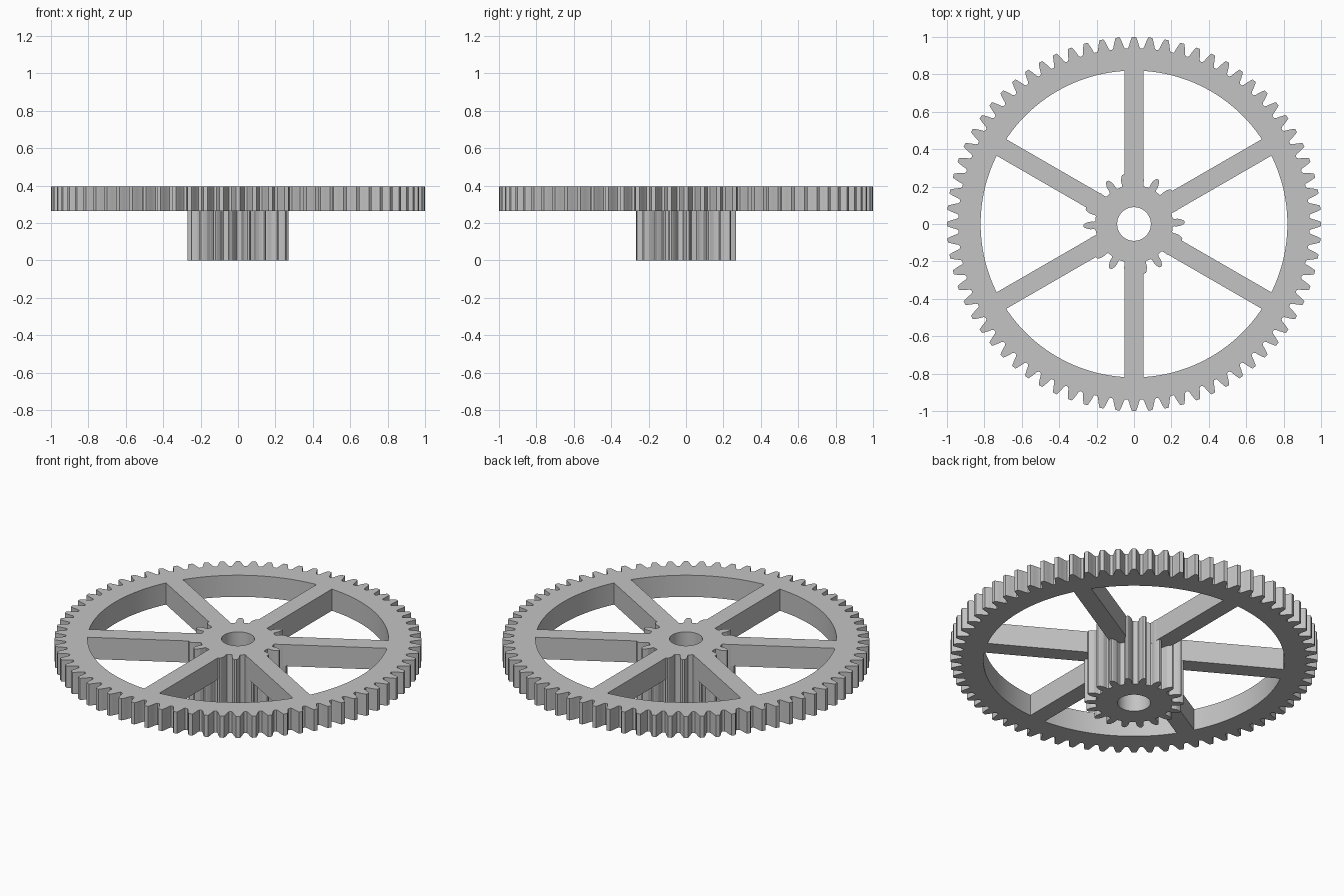
import bpy, bmesh
from math import sin, cos, atan2, radians, pi, hypot
from mathutils import Matrix

if "Cube" in bpy.data.objects:
    bpy.data.objects.remove(bpy.data.objects["Cube"], do_unlink=True)

TOP, WHEEL_BASE = 0.394, 0.264
BORE, RIM_INNER = 0.09, 0.82

grey = bpy.data.materials.new("light grey")
grey.use_nodes = True
grey.diffuse_color = (0.55, 0.55, 0.55, 1)
grey.node_tree.nodes["Principled BSDF"].inputs["Base Color"].default_value = grey.diffuse_color


def finish(name, bm):
    """Turn a bmesh into a finished grey object."""
    bmesh.ops.recalc_face_normals(bm, faces=bm.faces)
    mesh = bpy.data.meshes.new(name)
    bm.to_mesh(mesh)
    bm.free()
    mesh.materials.append(grey)
    ob = bpy.data.objects.new(name, mesh)
    bpy.context.collection.objects.link(ob)
    bpy.ops.object.select_all(action="DESELECT")
    ob.select_set(True)
    bpy.context.view_layer.objects.active = ob
    bpy.ops.object.shade_smooth_by_angle(angle=radians(15))
    return ob


def gear(name, teeth, flank, inner, z0, z1, turn=0):
    """Toothed ring; flank lists (radius, half width) from root to tip."""
    side = [(r, -w) for r, w in flank]
    tooth = side + [(r, -w) for r, w in reversed(side)]
    outline = []
    for i in range(teeth):
        a = turn + 2 * pi * i / teeth
        outline += [(r, a + w / r) for r, w in tooth]
    bm = bmesh.new()
    columns = []
    for r, a in outline:
        corners = [(r, z0), (r, z1), (inner, z1), (inner, z0)]
        columns.append([bm.verts.new((q * cos(a), q * sin(a), z)) for q, z in corners])
    for i, col in enumerate(columns):
        nxt = columns[(i + 1) % len(columns)]
        for k in range(4):
            m = (k + 1) % 4
            bm.faces.new((col[k], nxt[k], nxt[m], col[m]))
    return finish(name, bm)


# Large toothed rim
gear("wheel_rim", 72,
     [(0.939, 0.034), (0.948, 0.0285), (0.973, 0.0212), (0.99, 0.0153), (1.0, 0.0105)],
     RIM_INNER, WHEEL_BASE, TOP)

# Long pinion with the axle bore, its top flush with the wheel
gear("pinion_hub", 18,
     [(0.208, 0.023), (0.216, 0.0195), (0.23, 0.0203), (0.243, 0.0195),
      (0.257, 0.0145), (0.265, 0.0105), (0.27, 0.006)],
     BORE, 0, TOP, turn=radians(2))

# Six straight spokes joining the hub to the rim
start, end, width = 0.195, 0.825, 0.102
for i in range(6):
    bm = bmesh.new()
    bmesh.ops.create_cube(bm, size=1)
    place = (Matrix.Rotation(radians(30 + 60 * i), 4, "Z")
             @ Matrix.Translation(((start + end) / 2, 0, (TOP + WHEEL_BASE) / 2))
             @ Matrix.Diagonal((end - start, width, TOP - WHEEL_BASE, 1)))
    bm.transform(place)
    finish(f"spoke_{i + 1}", bm)
